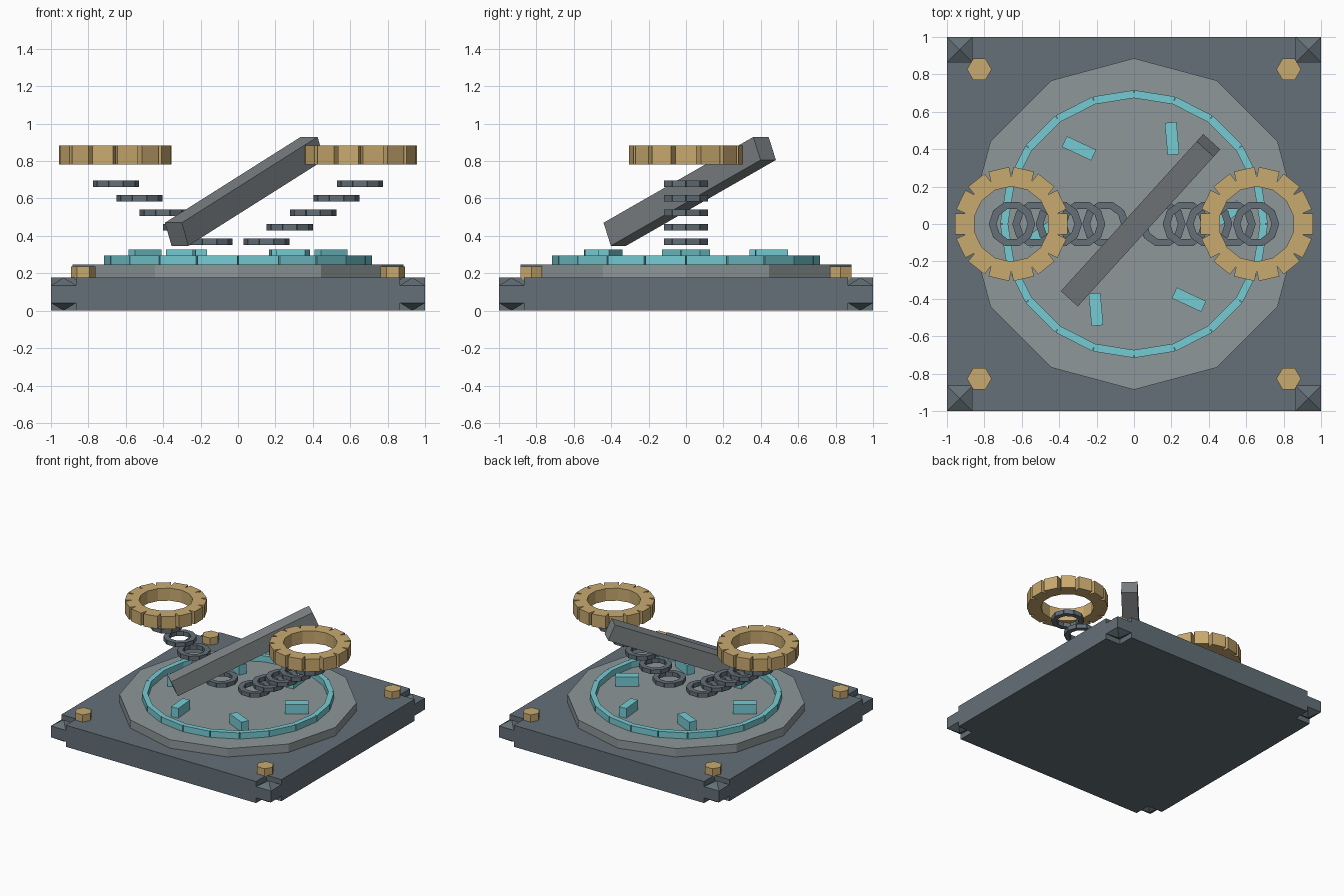
import bpy, bmesh, math
from mathutils import Matrix, Vector

if "Cube" in bpy.data.objects:
    bpy.data.objects.remove(bpy.data.objects["Cube"])


def material(name, rgb):
    m = bpy.data.materials.new(name)
    m.diffuse_color = (*rgb, 1)
    m.use_nodes = True
    m.node_tree.nodes["Principled BSDF"].inputs["Base Color"].default_value = m.diffuse_color
    return m


STEEL = material("dark_steel", (0.125, 0.16, 0.185))
STONE = material("pale_steel", (0.27, 0.31, 0.315))
GREY = material("beam_grey", (0.21, 0.23, 0.24))
BRASS = material("brass", (0.58, 0.40, 0.16))
CYAN = material("cyan", (0.18, 0.60, 0.65))


def finish(bm, name, mat):
    bmesh.ops.recalc_face_normals(bm, faces=bm.faces)
    mesh = bpy.data.meshes.new(name)
    bm.to_mesh(mesh)
    bm.free()
    mesh.materials.append(mat)
    ob = bpy.data.objects.new(name, mesh)
    bpy.context.collection.objects.link(ob)
    return ob


def add_box(bm, size, matrix):
    bmesh.ops.create_cube(bm, size=1, matrix=matrix @ Matrix.Diagonal((*size, 1)))


def add_prism(bm, points, z0, z1):
    low = [bm.verts.new((x, y, z0)) for x, y in points]
    face = bm.faces.new(low)
    top = bmesh.ops.extrude_face_region(bm, geom=[face], use_keep_orig=True)["geom"]
    verts = [v for v in top if isinstance(v, bmesh.types.BMVert)]
    bmesh.ops.translate(bm, verts=verts, vec=(0, 0, z1 - z0))


def polygon(n, r, cx=0, cy=0):
    return [(cx + r * math.cos(math.tau * i / n), cy + r * math.sin(math.tau * i / n))
            for i in range(n)]


def block_ring(name, mat, centre, inner, outer, height, length, n, shift=0.0):
    # ring made of n straight blocks laid around a circle
    bm = bmesh.new()
    for i in range(n):
        m = (Matrix.Translation(centre)
             @ Matrix.Rotation(math.tau * (i + shift) / n, 4, 'Z')
             @ Matrix.Translation(((inner + outer) / 2, 0, 0)))
        add_box(bm, (outer - inner, length, height), m)
    return finish(bm, name, mat)


# base plate: cross-shaped slab with notched corners
TOP, NOTCH, STEP = 0.177, 0.135, 0.042
a = 1 - NOTCH
bm = bmesh.new()
add_prism(bm, [(a, -1), (a, -a), (1, -a), (1, a), (a, a), (a, 1),
               (-a, 1), (-a, a), (-1, a), (-1, -a), (-a, -a), (-a, -1)], 0, TOP)
finish(bm, "base_plate", STEEL)

# corner blocks: thinner, with a low point above and below
bm = bmesh.new()
for sx in (-1, 1):
    for sy in (-1, 1):
        c = Vector((sx * (1 - NOTCH / 2), sy * (1 - NOTCH / 2), 0))
        h = NOTCH / 2
        rings = [[bm.verts.new(c + Vector((dx * h, dy * h, z)))
                  for dx, dy in ((-1, -1), (1, -1), (1, 1), (-1, 1))]
                 for z in (STEP, TOP - STEP)]
        tips = [bm.verts.new(c + Vector((0, 0, z))) for z in (0, TOP)]
        for i in range(4):
            j = (i + 1) % 4
            bm.faces.new((rings[0][i], rings[0][j], rings[1][j], rings[1][i]))
            for ring, tip in zip(rings, tips):
                bm.faces.new((ring[i], ring[j], tip))
finish(bm, "base_corners", STEEL)

# hexagonal corner bolts
bm = bmesh.new()
for sx in (-1, 1):
    for sy in (-1, 1):
        add_prism(bm, polygon(6, 0.066, sx * 0.827, sy * 0.827), TOP - 0.01, 0.236)
finish(bm, "corner_bolts", BRASS)

# twelve-sided platform
bm = bmesh.new()
add_prism(bm, polygon(12, 0.886), TOP - 0.01, 0.246)
finish(bm, "platform", STONE)

# glowing ring and the six blocks inside it
block_ring("inlay_ring", CYAN, (0, 0, 0.27), 0.665, 0.707, 0.052, 0.217, 20, 0.5)
bm = bmesh.new()
for i in range(6):
    ang = math.radians(6 + 60 * i)
    m = (Matrix.Translation((0.5 * math.cos(ang), 0.5 * math.sin(ang), 0.284))
         @ Matrix.Rotation(ang + math.radians(29), 4, 'Z'))
    add_box(bm, (0.173, 0.063, 0.084), m)
finish(bm, "marker_blocks", CYAN)

# two rising chains of small rings, each ending in a brass cuff
for side, s in (("left", -1), ("right", 1)):
    for i in range(5):
        block_ring(f"{side}_chain_link_{i + 1}", STEEL,
                   (s * (0.152 + 0.125 * i), 0, 0.368 + 0.0775 * i),
                   0.079, 0.118, 0.035, 0.073, 10, 0.5)
    block_ring(f"{side}_cuff", BRASS, (s * 0.656, 0, 0.833),
               0.196, 0.30, 0.103, 0.112, 14)

# tilted beam
bm = bmesh.new()
m = (Matrix.Translation((0.035, 0.02, 0.638))
     @ Matrix.Rotation(math.radians(47.8), 4, 'Z')
     @ Matrix.Rotation(math.radians(-23), 4, 'Y'))
add_box(bm, (1.174, 0.122, 0.134), m)
finish(bm, "tilted_beam", GREY)
